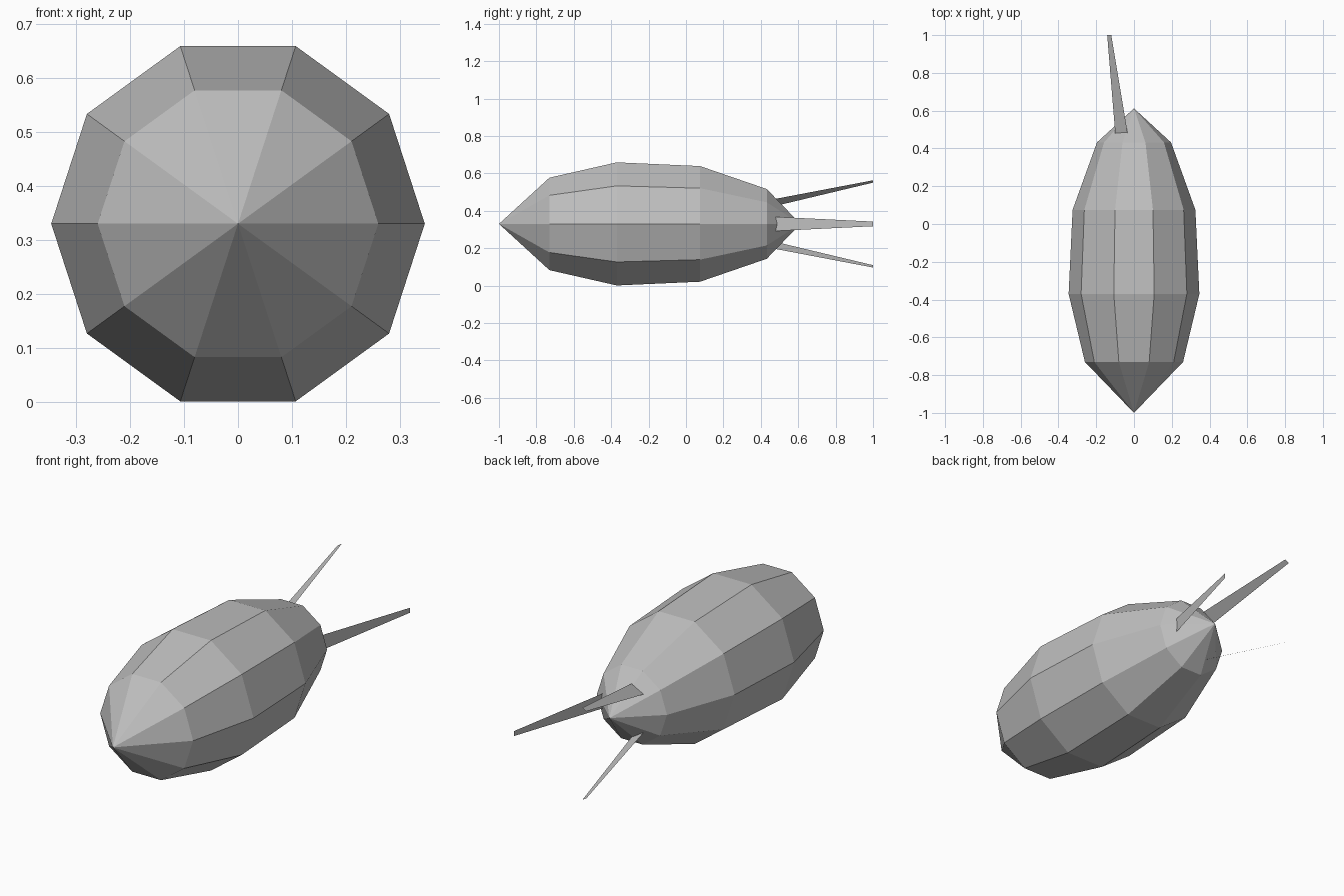
import bpy, bmesh, math
from mathutils import Vector

if "Cube" in bpy.data.objects:
    bpy.data.objects.remove(bpy.data.objects["Cube"])

SIDES = 10
CENTRE_Z = 0.33

grey = bpy.data.materials.new("plain_grey")
grey.diffuse_color = (0.52, 0.52, 0.52, 1)
grey.use_nodes = True
grey.node_tree.nodes["Principled BSDF"].inputs["Base Color"].default_value = grey.diffuse_color


def finish(name, bm):
    mesh = bpy.data.meshes.new(name)
    bm.to_mesh(mesh)
    bm.free()
    mesh.materials.append(grey)
    obj = bpy.data.objects.new(name, mesh)
    bpy.context.collection.objects.link(obj)
    return obj


def radial(angle, r, y):
    return Vector((r * math.cos(angle), y, CENTRE_Z + r * math.sin(angle)))


# Hull: ten-sided rings along y, closed by a point at each end
rings = [(-0.73, 0.26), (-0.37, 0.346), (0.075, 0.325), (0.432, 0.196)]
bm = bmesh.new()
loops = [[bm.verts.new(radial(i * math.tau / SIDES, r, y)) for i in range(SIDES)]
         for y, r in rings]
nose = bm.verts.new((0, -1, CENTRE_Z))
tail = bm.verts.new((0, 0.612, CENTRE_Z))
for i in range(SIDES):
    j = (i + 1) % SIDES
    bm.faces.new((nose, loops[0][i], loops[0][j]))
    bm.faces.new((tail, loops[-1][j], loops[-1][i]))
    for a, b in zip(loops, loops[1:]):
        bm.faces.new((a[i], b[i], b[j], a[j]))
bmesh.ops.recalc_face_normals(bm, faces=bm.faces)
finish("hull", bm)

# Tail fins: three thin tapering blades flaring out behind the hull
for k in range(3):
    angle = k * math.tau / 3
    across = Vector((-math.sin(angle), 0, math.cos(angle)))
    base, tip = radial(angle, 0.132, 0.475), radial(angle, 0.262, 1.0)
    bm = bmesh.new()
    corners = [base - across * 0.038, tip - across * 0.0125,
               tip + across * 0.0125, base + across * 0.038]
    face = bm.faces.new([bm.verts.new(c) for c in corners])
    face.normal_update()
    if face.normal.dot(radial(angle, 1, 0) - Vector((0, 0, CENTRE_Z))) < 0:
        face.normal_flip()
    finish(f"tail_fin_{k + 1}", bm)
